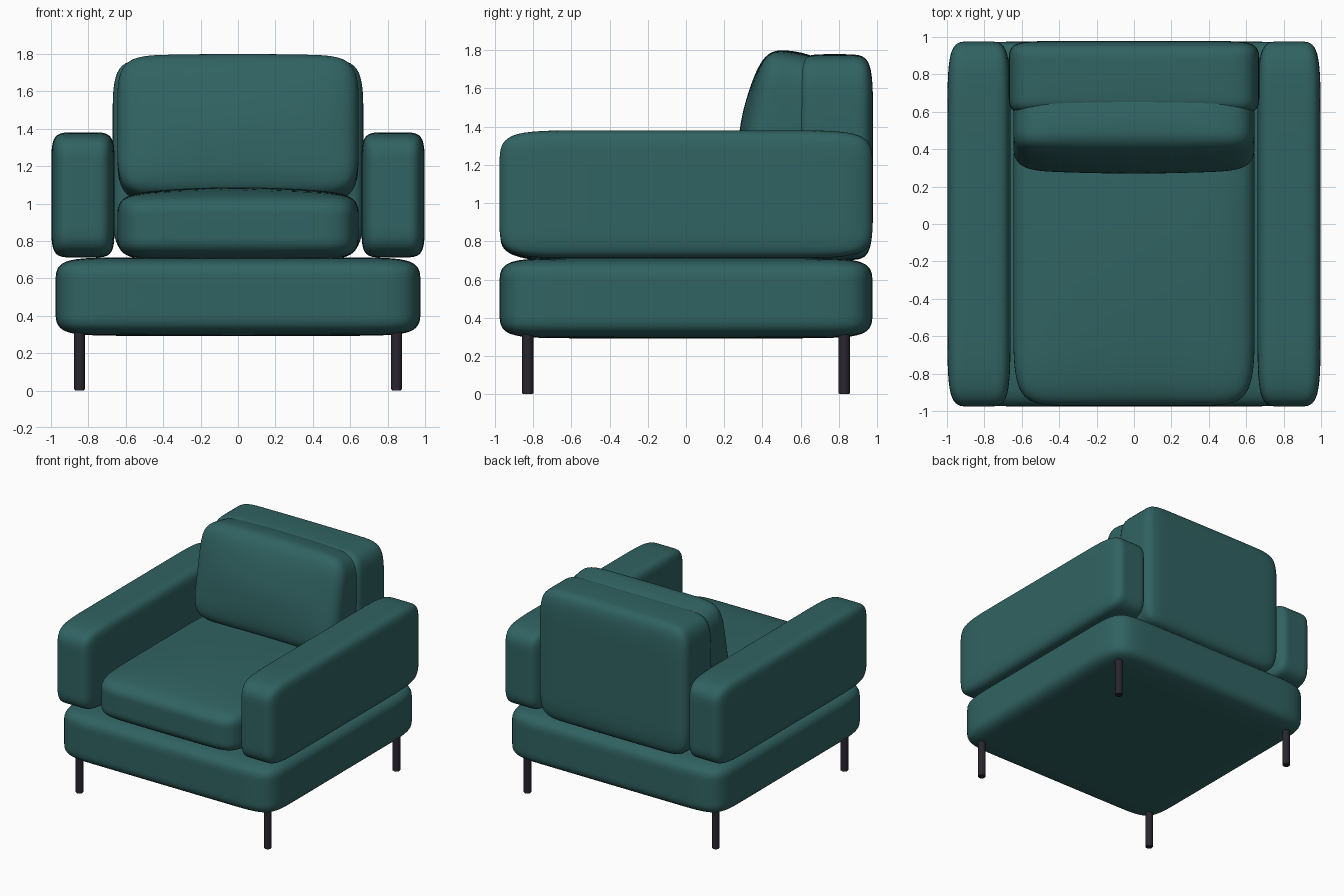
import bpy, bmesh, math
from mathutils import Vector

if "Cube" in bpy.data.objects:
    bpy.data.objects.remove(bpy.data.objects["Cube"], do_unlink=True)


def make_material(name, rgb, rough):
    m = bpy.data.materials.new(name)
    m.use_nodes = True
    m.diffuse_color = (*rgb, 1)
    node = m.node_tree.nodes["Principled BSDF"]
    node.inputs["Base Color"].default_value = (*rgb, 1)
    node.inputs["Roughness"].default_value = rough
    return m


teal = make_material("teal fabric", (0.030, 0.125, 0.122), 0.8)
dark = make_material("dark metal", (0.022, 0.019, 0.028), 0.5)


def add_object(name, bm, material):
    mesh = bpy.data.meshes.new(name)
    bm.to_mesh(mesh)
    bm.free()
    mesh.materials.append(material)
    obj = bpy.data.objects.new(name, mesh)
    bpy.context.collection.objects.link(obj)
    return obj


def cushion(name, low, high, inset, bulge=(0, 0, 0), tilt=0):
    """Padded box: a gridded cage whose outer loops sit 'inset' from the ends."""
    low, high = Vector(low), Vector(high)
    half = (high - low) / 2
    bm = bmesh.new()
    bmesh.ops.create_cube(bm, size=2)
    bmesh.ops.subdivide_edges(bm, edges=bm.edges[:], cuts=3, use_grid_fill=True)
    for v in bm.verts:
        u = [0, 0, 0]
        for i in range(3):
            step = round(v.co[i] * 2)
            reach = {0: 0, 1: 1 - inset[i] / half[i], 2: 1}[abs(step)]
            u[i] = math.copysign(reach, step)
        # swell each side toward its middle
        for i in range(3):
            a, b = u[i - 1], u[i - 2]
            swell = bulge[i] * (1 - a * a) * (1 - b * b)
            v.co[i] = u[i] * (half[i] + swell)
    obj = add_object(name, bm, teal)
    obj.location = (low + high) / 2
    obj.rotation_euler.x = math.radians(tilt)
    sub = obj.modifiers.new("soft padding", "SUBSURF")
    sub.levels = sub.render_levels = 3
    for p in obj.data.polygons:
        p.use_smooth = True
    return obj


# Upholstered body
cushion("base", (-0.975, -0.975, 0.295), (0.975, 0.975, 0.71),
        (0.33, 0.33, 0.13), (0, 0, 0.005))
cushion("seat_cushion", (-0.645, -0.97, 0.71), (0.645, 0.65, 1.05),
        (0.26, 0.42, 0.13), (0, 0, 0.045))
cushion("backrest", (-0.67, 0.58, 0.71), (0.67, 0.978, 1.77),
        (0.22, 0.11, 0.3), (0, 0, 0.012))
cushion("back_cushion", (-0.645, 0.33, 1.02), (0.645, 0.69, 1.78),
        (0.27, 0.14, 0.27), (0, 0.05, 0.02), tilt=-11)

# Arms, one per side
for side, label in ((1, "left"), (-1, "right")):
    x0, x1 = sorted((side * 0.66, side * 0.998))
    cushion(label + "_arm", (x0, -0.975, 0.712), (x1, 0.975, 1.38),
            (0.11, 0.4, 0.17))

# Legs
for sx, xn in ((1, "left"), (-1, "right")):
    for sy, yn in ((-1, "front"), (1, "back")):
        bm = bmesh.new()
        bmesh.ops.create_cone(bm, cap_ends=True, segments=20,
                              radius1=0.029, radius2=0.029, depth=0.36)
        rims = [e for e in bm.edges if abs(e.verts[0].co.z - e.verts[1].co.z) < 0.01]
        bmesh.ops.bevel(bm, geom=rims, offset=0.005, segments=2, affect="EDGES")
        leg = add_object(yn + "_" + xn + "_leg", bm, dark)
        leg.location = (sx * 0.848, sy * 0.828, 0.18)
        for p in leg.data.polygons:
            p.use_smooth = abs(p.normal.z) < 0.9
